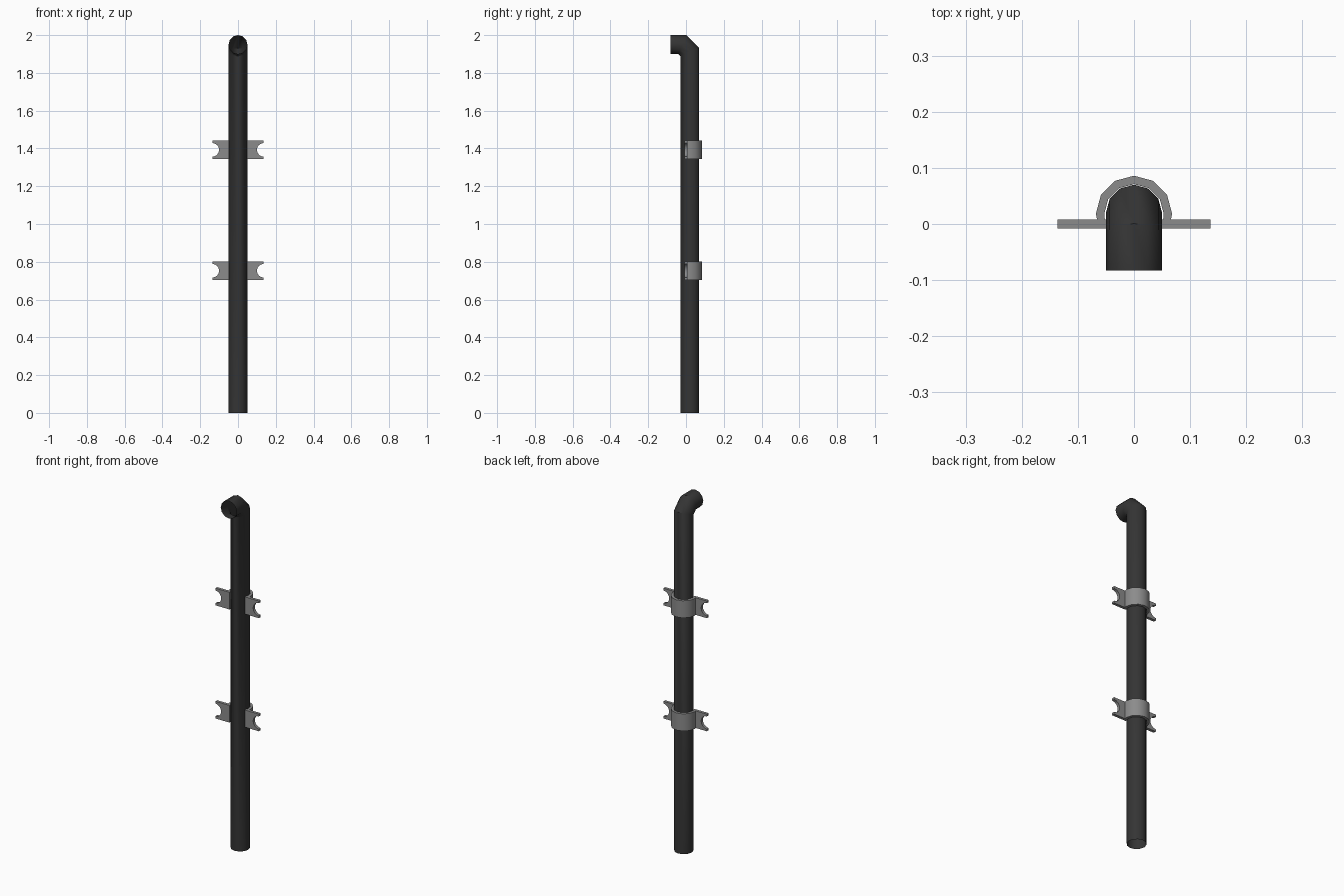
import bpy, bmesh
from math import sin, cos, tan, pi, radians

cube = bpy.data.objects.get("Cube")
if cube:
    bpy.data.objects.remove(cube, do_unlink=True)


def material(name, grey):
    m = bpy.data.materials.new(name)
    m.use_nodes = True
    m.diffuse_color = (grey, grey, grey, 1)
    bsdf = m.node_tree.nodes["Principled BSDF"]
    bsdf.inputs["Base Color"].default_value = (grey, grey, grey, 1)
    bsdf.inputs["Roughness"].default_value = 0.6
    return m


dark = material("dark pipe", 0.035)
steel = material("grey steel", 0.26)


def finish(bm, name, mat):
    bmesh.ops.recalc_face_normals(bm, faces=bm.faces)
    me = bpy.data.meshes.new(name)
    bm.to_mesh(me)
    bm.free()
    me.materials.append(mat)
    ob = bpy.data.objects.new(name, me)
    bpy.context.collection.objects.link(ob)
    bpy.ops.object.select_all(action='DESELECT')
    ob.select_set(True)
    bpy.context.view_layer.objects.active = ob
    bpy.ops.object.shade_smooth_by_angle(angle=radians(40))
    return ob


def prism(name, outline, direction, mat):
    """Extrude a closed outline along a direction."""
    bm = bmesh.new()
    face = bm.faces.new([bm.verts.new(p) for p in outline])
    top = bmesh.ops.extrude_face_region(bm, geom=[face], use_keep_orig=True)
    moved = [g for g in top["geom"] if isinstance(g, bmesh.types.BMVert)]
    bmesh.ops.translate(bm, verts=moved, vec=direction)
    return finish(bm, name, mat)


# Open-ended pipe with a two-mitre elbow towards the front
SIDES, R, PIPE_Y, TOP_Z = 12, 0.05, 0.02, 1.95
BEND, MOUTH_Y = 0.04, -0.083
mitre = tan(pi / 8)
stations = [
    lambda o: (PIPE_Y + o, 0),
    lambda o: (PIPE_Y + o, TOP_Z - BEND + o * mitre),
    lambda o: (PIPE_Y - BEND + o * mitre, TOP_Z + o),
    lambda o: (MOUTH_Y, TOP_Z + o),
]
bm = bmesh.new()
rings = []
for station in stations:
    ring = []
    for i in range(SIDES):
        a = 2 * pi * i / SIDES
        ring.append(bm.verts.new((R * sin(a), *station(R * cos(a)))))
    rings.append(ring)
for low, high in zip(rings, rings[1:]):
    for i in range(SIDES):
        j = (i + 1) % SIDES
        bm.faces.new((low[i], low[j], high[j], high[i]))
finish(bm, "pipe", dark)

# Wall clamps: a half-round band and two notched ears
HEIGHT, OUTER, INNER, EAR = 0.097, 0.068, 0.053, 0.136
NOTCH, THICK = 0.036, 0.016


def half_ring(radius, z):
    return [(radius * cos(pi * i / 6), 0.018 + radius * sin(pi * i / 6), z)
            for i in range(7)]


for label, z in (("lower", 0.704), ("upper", 1.344)):
    foot_out, foot_in = OUTER - 0.004, INNER - 0.002
    band = ([(foot_out, 0, z)] + half_ring(OUTER, z) + [(-foot_out, 0, z)]
            + [(-foot_in, 0, z)] + half_ring(INNER, z)[::-1] + [(foot_in, 0, z)])
    prism(label + "_clamp_band", band, (0, 0, HEIGHT), steel)
    for side, s in (("left", 1), ("right", -1)):
        mid = z + HEIGHT / 2
        ear = [(s * 0.048, z), (s * EAR, z)]
        ear += [(s * (EAR - NOTCH * sin(pi * i / 8)), mid - NOTCH * cos(pi * i / 8))
                for i in range(9)]
        ear += [(s * EAR, z + HEIGHT), (s * 0.048, z + HEIGHT)]
        prism(f"{label}_{side}_ear", [(x, -THICK / 2, h) for x, h in ear],
              (0, THICK, 0), steel)
